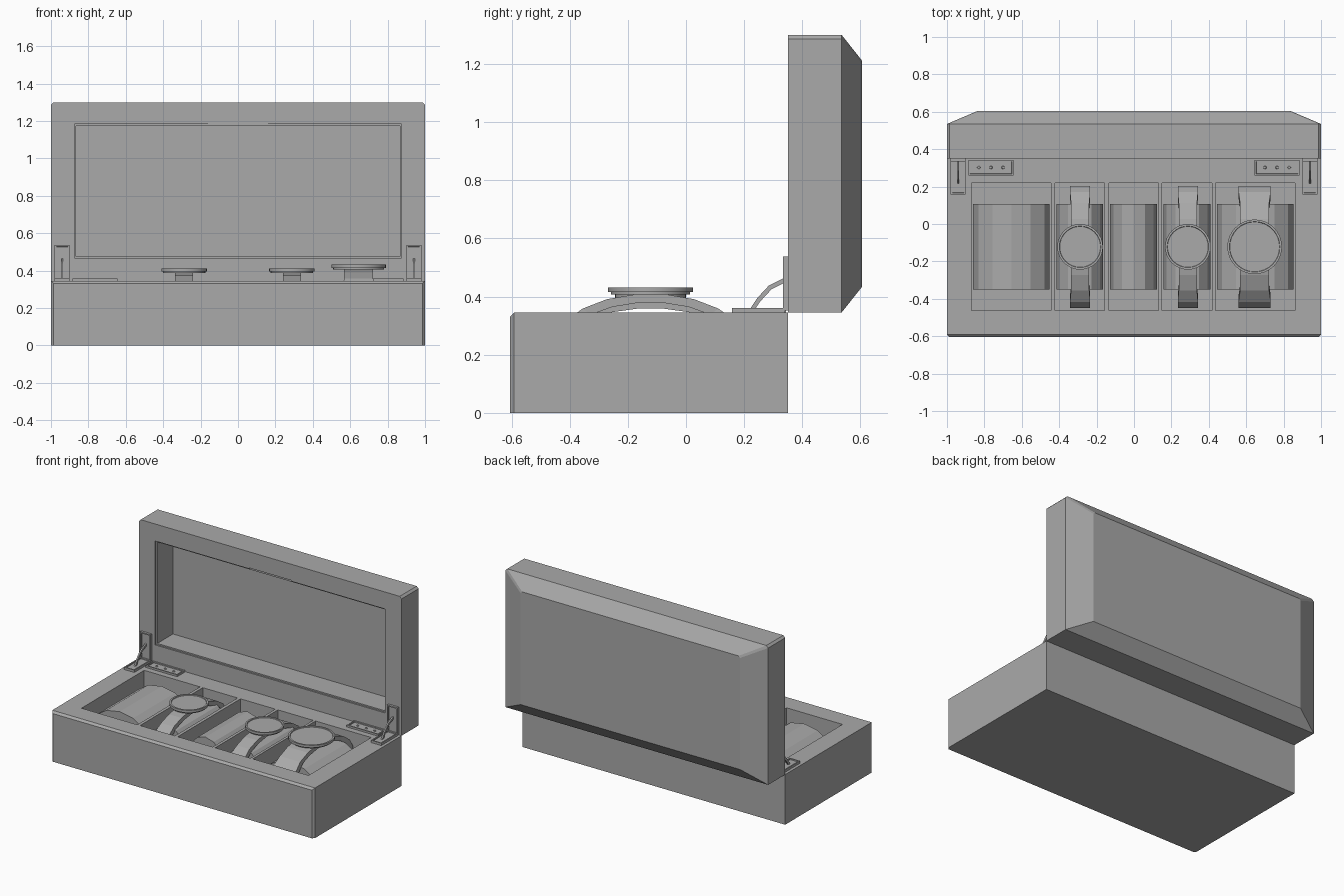
import bpy, bmesh, math
from mathutils import Matrix, Vector

if "Cube" in bpy.data.objects:
    bpy.data.objects.remove(bpy.data.objects["Cube"])

grey = bpy.data.materials.new("plain grey")
grey.use_nodes = True
grey.diffuse_color = (0.4, 0.4, 0.4, 1)
grey.node_tree.nodes["Principled BSDF"].inputs["Base Color"].default_value = (0.4, 0.4, 0.4, 1)


def finish(bm, name):
    bmesh.ops.recalc_face_normals(bm, faces=bm.faces[:])
    mesh = bpy.data.meshes.new(name)
    bm.to_mesh(mesh)
    bm.free()
    mesh.materials.append(grey)
    ob = bpy.data.objects.new(name, mesh)
    bpy.context.collection.objects.link(ob)
    return ob


def add_box(bm, lo, hi):
    lo, hi = Vector(lo), Vector(hi)
    mat = Matrix.Translation((lo + hi) / 2) @ Matrix.Diagonal((*(hi - lo), 1))
    bmesh.ops.create_cube(bm, size=1, matrix=mat)


def bevel_where(bm, test, width):
    edges = [e for e in bm.edges if test(*[v.co for v in e.verts])]
    bmesh.ops.bevel(bm, geom=edges, offset=width, segments=1, affect='EDGES')


def carve(ob, boxes):
    bm = bmesh.new()
    for lo, hi in boxes:
        add_box(bm, lo, hi)
    cutter = finish(bm, "cutter")
    cutter.hide_render = True
    mod = ob.modifiers.new("carve", 'BOOLEAN')
    mod.operation, mod.solver, mod.object = 'DIFFERENCE', 'EXACT', cutter
    bpy.context.view_layer.objects.active = ob
    bpy.ops.object.modifier_apply(modifier=mod.name)
    bpy.data.objects.remove(cutter)


def prism(name, rings):
    """Join successive rings of points, closing both ends."""
    bm = bmesh.new()
    loops = [[bm.verts.new(p) for p in ring] for ring in rings]
    for a, b in zip(loops, loops[1:]):
        for i in range(len(a)):
            j = (i + 1) % len(a)
            bm.faces.new((a[i], a[j], b[j], b[i]))
    bm.faces.new(loops[0])
    bm.faces.new(loops[-1])
    return finish(bm, name)


# Base with chamfered front edges and five compartments
bm = bmesh.new()
add_box(bm, (-1, -0.605, 0), (1, 0.35, 0.345))
bevel_where(bm, lambda a, b: a.y < -0.6 and b.y < -0.6 and (a.z + b.z) > 0.3, 0.014)
base = finish(bm, "box_base")
bays = [(-0.868, -0.443), (-0.422, -0.157), (-0.135, 0.13), (0.15, 0.418), (0.436, 0.86)]
carve(base, [((a, -0.462, 0.05), (b, 0.22, 0.5)) for a, b in bays])

# Open lid with sloping back and a stepped recess
bm = bmesh.new()
add_box(bm, (-1, 0.35, 0.345), (1, 0.535, 1.3))
bevel_where(bm, lambda a, b: abs(a.y - b.y) > 0.1 and a.z > 1, 0.014)
back = max(bm.faces, key=lambda f: f.calc_center_median().y)
out = bmesh.ops.extrude_face_region(bm, geom=[back])
for v in [g for g in out["geom"] if isinstance(g, bmesh.types.BMVert)]:
    v.co = (v.co.x * 0.835, 0.605, 0.822 + (v.co.z - 0.822) * 0.815)
bmesh.ops.delete(bm, geom=[back], context='FACES_ONLY')
lid = finish(bm, "lid")
carve(lid, [((-0.875, 0.3, 0.468), (0.875, 0.36, 1.183))])
carve(lid, [((-0.866, 0.3, 0.477), (0.866, 0.53, 1.174))])
carve(lid, [((-0.16, 0.3, 1.16), (0.16, 0.358, 1.189))])

# Cushions
CY = -0.122
for n, (a, b) in enumerate(bays):
    cx, half = (a + b) / 2, (b - a) / 2 - 0.008
    ring = [(cx + half * math.sin(t * math.pi / 6), 0.2 + 0.135 * math.cos(t * math.pi / 6))
            for t in range(12)]
    prism(f"cushion_{n + 1}", [[(x, y, z) for x, z in ring] for y in (-0.35, 0.108)])


# Watches: strap loop, case, bezel and dial
def strap(name, cx, width, top):
    bm = bmesh.new()
    count, rows = 20, []
    for i in range(count):
        t = 2 * math.pi * (i + 0.5) / count
        s, c = math.sin(t), math.cos(t)
        w = width / 2 * (0.9 if abs(s) < 0.75 else 1)
        h = top - 0.235
        rows.append([bm.verts.new((cx + x, CY + ry * s, 0.235 + rz * c)) for x, ry, rz in
                     ((-w, 0.33, h), (w, 0.33, h), (w, 0.29, h - 0.03), (-w, 0.29, h - 0.03))])
    for i, a in enumerate(rows):
        b = rows[(i + 1) % count]
        for j in range(4):
            k = (j + 1) % 4
            bm.faces.new((a[j], a[k], b[k], b[j]))
    finish(bm, name)


def disc(name, cx, r, z0, z1, rim=0):
    bm = bmesh.new()
    bmesh.ops.create_cone(bm, cap_ends=True, segments=32, radius1=r, radius2=r, depth=z1 - z0,
                          matrix=Matrix.Translation((cx, CY, (z0 + z1) / 2)))
    if rim:
        top = max(bm.faces, key=lambda f: f.calc_center_median().z)
        bmesh.ops.inset_region(bm, faces=[top], thickness=rim)
        bmesh.ops.inset_region(bm, faces=[top], thickness=0.002, depth=-0.005)
    ob = finish(bm, name)
    bpy.ops.object.select_all(action='DESELECT')
    ob.select_set(True)
    bpy.context.view_layer.objects.active = ob
    bpy.ops.object.shade_smooth_by_angle()


for n, (cx, r, width, top) in enumerate([(-0.288, 0.122, 0.108, 0.39),
                                         (0.288, 0.122, 0.108, 0.39),
                                         (0.645, 0.146, 0.172, 0.41)]):
    strap(f"watch_strap_{n + 1}", cx, width, top)
    disc(f"watch_case_{n + 1}", cx, r * 0.93, top - 0.003, top + 0.007)
    disc(f"watch_bezel_{n + 1}", cx, r, top + 0.005, top + 0.022, 0.011)


# Hinges, mirrored left and right
def plate(name, lo, hi, axis):
    bm = bmesh.new()
    add_box(bm, lo, hi)
    face = max(bm.faces, key=lambda f: f.normal.dot(axis))
    bmesh.ops.inset_region(bm, faces=[face], thickness=0.012)
    bmesh.ops.inset_region(bm, faces=[face], thickness=0.001, depth=-0.007)
    return finish(bm, name)


path = [(0.215, 0.35), (0.245, 0.395), (0.285, 0.438), (0.34, 0.465)]
for side, s in (("left", 1), ("right", -1)):
    def span(a, b):
        return min(a * s, b * s), max(a * s, b * s)
    x0, x1 = span(0.9, 0.98)
    plate(f"hinge_floor_plate_{side}", (x0, 0.158, 0.34), (x1, 0.34, 0.361), Vector((0, 0, 1)))
    plate(f"hinge_lid_plate_{side}", (x0, 0.334, 0.352), (x1, 0.355, 0.537), Vector((0, -1, 0)))
    x0, x1 = span(0.645, 0.885)
    plate(f"hinge_side_plate_{side}", (x0, 0.26, 0.34), (x1, 0.343, 0.358), Vector((0, 0, 1)))
    x0, x1 = span(0.935, 0.945)
    prism(f"hinge_arm_{side}", [[(x0, y, z), (x1, y, z), (x1, y + 0.01, z - 0.012),
                                 (x0, y + 0.01, z - 0.012)] for y, z in path])
    # Screws along the side plate
    for i in range(3):
        bm = bmesh.new()
        bmesh.ops.create_cone(bm, cap_ends=True, segments=12, radius1=0.009, radius2=0.007, depth=0.006,
                              matrix=Matrix.Translation((s * (0.7 + 0.065 * i), 0.302, 0.353)))
        finish(bm, f"hinge_screw_{side}_{i + 1}")
